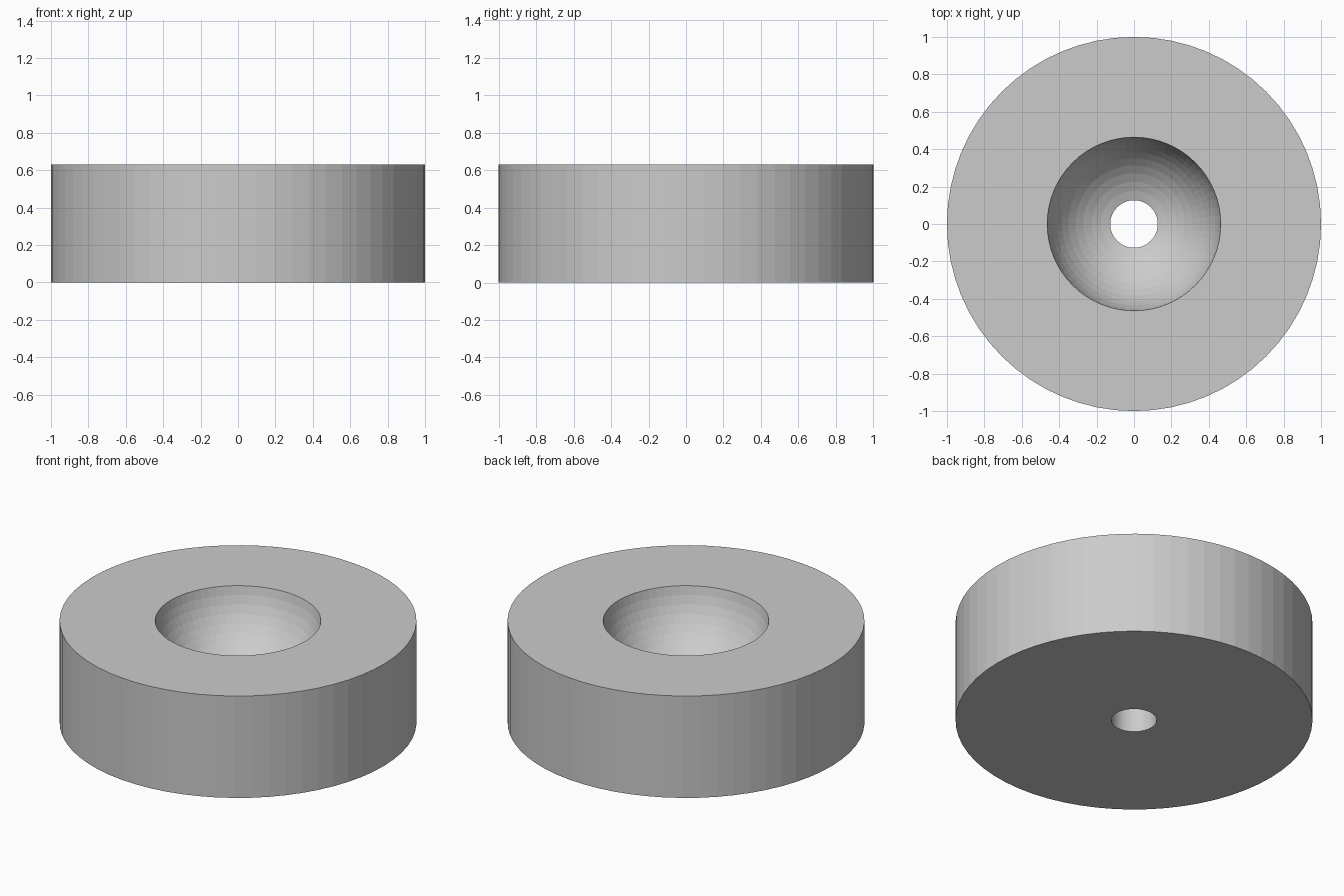
import bpy, bmesh, math

if "Cube" in bpy.data.objects:
    bpy.data.objects.remove(bpy.data.objects["Cube"])

SEGMENTS = 64
HEIGHT, RADIUS = 0.63, 1.0
BOWL_RIM, BOWL_R, HOLE_R = 0.464, 0.47, 0.127

# Bowl arc: sphere centred just above the top face, from the rim down to the hole
centre_z = HEIGHT + math.sqrt(BOWL_R**2 - BOWL_RIM**2)
a0, a1 = math.asin(HOLE_R / BOWL_R), math.asin(BOWL_RIM / BOWL_R)
STEPS = 10
bowl = []
for i in range(STEPS + 1):
    a = a1 + (a0 - a1) * i / STEPS
    bowl.append((BOWL_R * math.sin(a), centre_z - BOWL_R * math.cos(a)))

# Closed cross-section: base, outer wall, top face, bowl, bore
profile = [(HOLE_R, 0), (RADIUS, 0), (RADIUS, HEIGHT)] + bowl

# Spin the section into a ring
bm = bmesh.new()
rings = []
for k in range(SEGMENTS):
    t = 2 * math.pi * k / SEGMENTS
    rings.append([bm.verts.new((r * math.cos(t), r * math.sin(t), z)) for r, z in profile])
n = len(profile)
for k in range(SEGMENTS):
    a, b = rings[k], rings[(k + 1) % SEGMENTS]
    for i in range(n):
        j = (i + 1) % n
        bm.faces.new((a[i], b[i], b[j], a[j]))
bmesh.ops.recalc_face_normals(bm, faces=bm.faces)

mesh = bpy.data.meshes.new("dished_disc")
bm.to_mesh(mesh)
bm.free()
bpy.context.collection.objects.link(bpy.data.objects.new("dished_disc", mesh))
